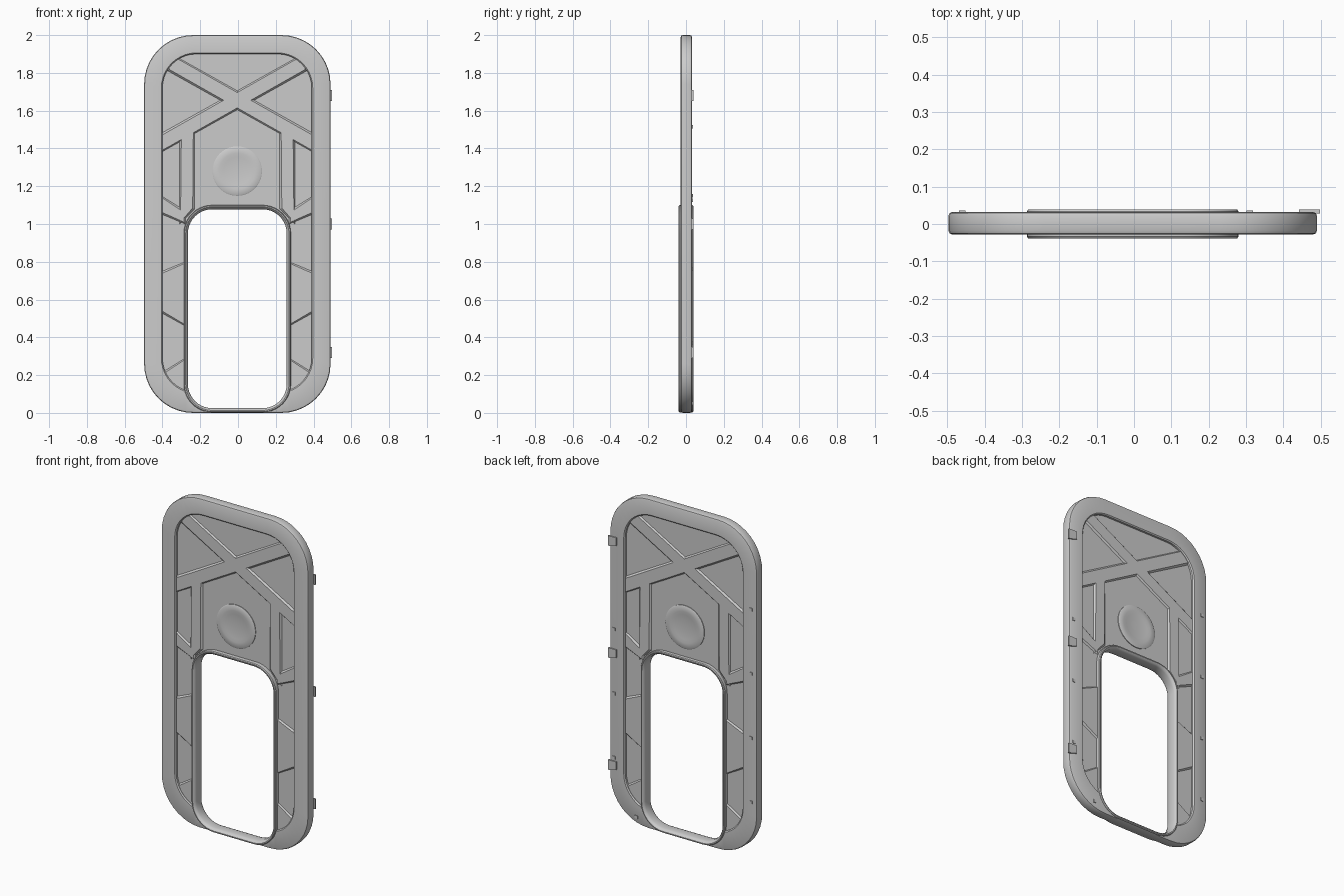
import bpy, bmesh, math

cube = bpy.data.objects.get("Cube")
if cube:
    bpy.data.objects.remove(cube, do_unlink=True)

grey = bpy.data.materials.new("light_grey_metal")
grey.use_nodes = True
COLOR = (0.6, 0.6, 0.6, 1)
grey.diffuse_color = COLOR
grey.node_tree.nodes["Principled BSDF"].inputs["Base Color"].default_value = COLOR


def finish(name, bm, smooth=True):
    bmesh.ops.recalc_face_normals(bm, faces=bm.faces[:])
    mesh = bpy.data.meshes.new(name)
    bm.to_mesh(mesh)
    bm.free()
    mesh.materials.append(grey)
    obj = bpy.data.objects.new(name, mesh)
    bpy.context.collection.objects.link(obj)
    bpy.ops.object.select_all(action='DESELECT')
    obj.select_set(True)
    bpy.context.view_layer.objects.active = obj
    if smooth:
        bpy.ops.object.shade_smooth_by_angle(angle=math.radians(35))
    return obj


def rounded(rect, radius, inset=0, steps=10):
    """Rounded rectangle outline in x, z."""
    x0, x1, z0, z1 = rect
    points = []
    for cx, cz, quarter in ((x1 - radius, z1 - radius, 0), (x0 + radius, z1 - radius, 1),
                            (x0 + radius, z0 + radius, 2), (x1 - radius, z0 + radius, 3)):
        for i in range(steps + 1):
            a = math.pi / 2 * (quarter + i / steps)
            r = radius - inset
            points.append((cx + r * math.cos(a), cz + r * math.sin(a)))
    return points


def ring(name, sections):
    """Closed tube through a cycle of (outline, y) sections."""
    bm = bmesh.new()
    loops = [[bm.verts.new((x, y, z)) for x, z in pts] for pts, y in sections]
    n = len(loops[0])
    for k, a in enumerate(loops):
        b = loops[(k + 1) % len(loops)]
        for i in range(n):
            j = (i + 1) % n
            bm.faces.new((a[i], a[j], b[j], b[i]))
    return finish(name, bm)


def plate(name, points, y0, y1, raise_by=0, slope=0.012):
    """Extruded outline, optionally with a sloped raised face on both sides."""
    bm = bmesh.new()
    face = bm.faces.new([bm.verts.new((x, y0, z)) for x, z in points])
    out = bmesh.ops.extrude_face_region(bm, geom=[face])["geom"]
    bmesh.ops.translate(bm, verts=[v for v in out if isinstance(v, bmesh.types.BMVert)],
                        vec=(0, y1 - y0, 0))
    bmesh.ops.recalc_face_normals(bm, faces=bm.faces[:])
    if raise_by:
        caps = [f for f in bm.faces if abs(f.normal.y) > 0.9]
        bmesh.ops.inset_region(bm, faces=caps, thickness=slope, depth=raise_by)
    return finish(name, bm, False)


def cut(obj, cutter):
    mod = obj.modifiers.new("window_cut", 'BOOLEAN')
    mod.operation = 'DIFFERENCE'
    mod.solver = 'EXACT'
    mod.object = cutter
    bpy.context.view_layer.objects.active = obj
    bpy.ops.object.modifier_apply(modifier=mod.name)


OUTER = (-0.497, 0.49, 0, 2)
OPENING = (-0.4, 0.39, 0.11, 1.9)
WINDOW = (-0.287, 0.28, 0.003, 1.1)
R_OUT, R_OPEN, R_WIN = 0.26, 0.18, 0.15

# Outer frame with softened rims
frame = ring("door_frame", [
    (rounded(OUTER, R_OUT), -0.018), (rounded(OUTER, R_OUT, 0.003), -0.025),
    (rounded(OUTER, R_OUT, 0.01), -0.028),
    (rounded(OPENING, R_OPEN, -0.006), -0.028), (rounded(OPENING, R_OPEN), -0.022),
    (rounded(OPENING, R_OPEN), 0.026), (rounded(OPENING, R_OPEN, -0.006), 0.032),
    (rounded(OUTER, R_OUT, 0.01), 0.032), (rounded(OUTER, R_OUT, 0.003), 0.029),
    (rounded(OUTER, R_OUT), 0.022)])

# Thin recessed panel, then the window opening through panel and frame
panel = plate("recessed_panel", rounded(OPENING, R_OPEN, -0.02), -0.010, 0.014)
cutter = plate("window_cutter", rounded(WINDOW, R_WIN, 0.008), -0.2, 0.2)
cutter.hide_render = True
cut(frame, cutter)
cut(panel, cutter)
bpy.data.objects.remove(cutter, do_unlink=True)

# Window collar standing proud on both sides
ring("window_collar", [(rounded(WINDOW, R_WIN, inset), y) for inset, y in (
    (0, -0.034), (0.004, -0.039), (0.010, -0.039), (0.018, -0.032), (0.022, -0.02),
    (0.022, 0.02), (0.018, 0.032), (0.010, 0.039), (0.004, 0.039), (0, 0.034))])

# Pressed ribs, mirrored left and right and raised on both faces
RIBS = {
    "cross_rib": [(-0.37, 1.912), (0.44, 1.459), (0.44, 1.359), (-0.37, 1.812)],
    "upright_rib": [(0.225, 1.52), (0.305, 1.5), (0.305, 1.0), (0.225, 1.08)],
    "upper_side_rib": [(0.275, 1.07), (0.42, 1.16), (0.42, 1.06), (0.275, 1.0)],
    "middle_side_pad": [(0.275, 0.8), (0.42, 0.74), (0.42, 0.54), (0.275, 0.46)],
    "lower_side_pad": [(0.275, 0.29), (0.42, 0.2), (0.38, 0.1), (0.275, 0.08)],
}
for name, points in RIBS.items():
    for side, sign in (("left", 1), ("right", -1)):
        plate(f"{side}_{name}", [(sign * x - 0.004, z) for x, z in points],
              -0.010, 0.014, 0.009)

# Round dished boss on both faces
PROFILE = ((0.131, 0.0), (0.131, 0.004), (0.126, 0.007), (0.095, 0.007),
           (0.075, 0.0045), (0.045, 0.002), (0.015, 0.001))
for side, sign, base in (("front", -1, 0.010), ("back", 1, 0.014)):
    bm = bmesh.new()
    rings = []
    for r, h in PROFILE:
        rings.append([bm.verts.new((r * math.cos(a) - 0.004, sign * (base + h),
                                    1.28 + r * math.sin(a)))
                      for a in (math.tau * i / 40 for i in range(40))])
    for a, b in zip(rings, rings[1:]):
        for i in range(40):
            j = (i + 1) % 40
            bm.faces.new((a[i], a[j], b[j], b[i]))
    bm.faces.new(rings[-1])
    bm.faces.new(rings[0])
    finish(f"{side}_round_boss", bm)

# Tapered hinge leaves on the left edge
for i, z in enumerate((0.32, 1.0, 1.68)):
    plate(f"hinge_leaf_{i + 1}", [(0.442, z - 0.018), (0.485, z - 0.03), (0.498, z - 0.03),
                                  (0.498, z + 0.03), (0.442, z + 0.03)], 0.028, 0.039)

# Small rivets on the back of the frame
rivets = [(-0.46, z) for z in (0.345, 0.735, 1.125, 1.515)]
rivets += [(0.46, z) for z in (0.37, 0.76, 1.15)] + [(0.31, 0.05)]
for i, (x, z) in enumerate(rivets):
    s = 0.009
    plate(f"rivet_{i + 1}", [(x - s, z - s), (x + s, z - s), (x + s, z + s), (x - s, z + s)],
          0.03, 0.036)
